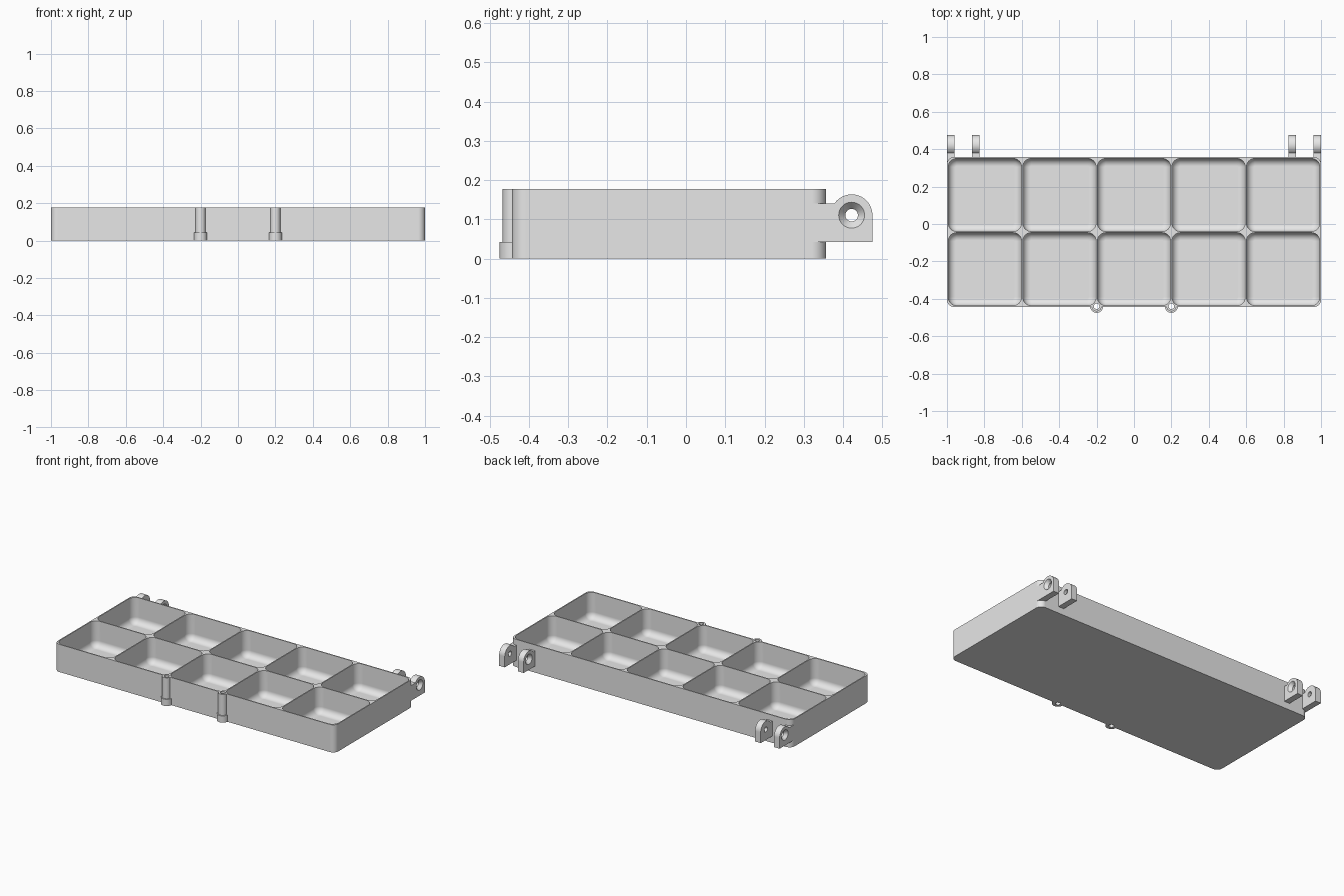
import bpy
import bmesh
from math import sin, cos, pi, asin
from mathutils import Vector

if "Cube" in bpy.data.objects:
    bpy.data.objects.remove(bpy.data.objects["Cube"], do_unlink=True)

# Main sizes
HEIGHT, STEP = 0.178, 0.043
HALF_X, HALF_Y, MID_Y = 1.0, 0.4, -0.043
WALL, FLOOR = 0.007, 0.012
CORNER, FILLET = 0.045, 0.04
PIN_Y, PIN_Z, LUG_R = 0.422, 0.111, 0.053

grey = bpy.data.materials.new("light_grey")
grey.use_nodes = True
grey.diffuse_color = (0.8, 0.8, 0.8, 1)
grey.node_tree.nodes["Principled BSDF"].inputs["Base Color"].default_value = (0.8, 0.8, 0.8, 1)


def rounded_rect(cx, cy, hx, hy, r, z, n=8):
    pts = []
    for q, (sx, sy) in enumerate([(1, 1), (-1, 1), (-1, -1), (1, -1)]):
        for i in range(n + 1):
            a = (q + i / n) * pi / 2
            pts.append(Vector((cx + sx * (hx - r) + r * cos(a),
                               cy + sy * (hy - r) + r * sin(a), z)))
    return pts


def circle(center, r, axis, n=32):
    turn = [2 * pi * i / n for i in range(n)]
    if axis == "x":
        return [Vector(center) + Vector((0, r * cos(a), r * sin(a))) for a in turn]
    return [Vector(center) + Vector((r * cos(a), r * sin(a), 0)) for a in turn]


def loft(bm, rings):
    """Skin a stack of matching rings and cap both ends."""
    rows = [[bm.verts.new(p) for p in ring] for ring in rings]
    n = len(rows[0])
    for low, high in zip(rows, rows[1:]):
        for i in range(n):
            j = (i + 1) % n
            bm.faces.new((low[i], low[j], high[j], high[i]))
    bm.faces.new(rows[0][::-1])
    bm.faces.new(rows[-1])


def make_object(name, bm):
    bmesh.ops.recalc_face_normals(bm, faces=bm.faces[:])
    mesh = bpy.data.meshes.new(name)
    bm.to_mesh(mesh)
    bm.free()
    mesh.materials.append(grey)
    obj = bpy.data.objects.new(name, mesh)
    bpy.context.collection.objects.link(obj)
    return obj


def combine(target, helper, operation):
    helper.hide_render = True
    mod = target.modifiers.new(operation.lower(), "BOOLEAN")
    mod.operation, mod.solver, mod.object = operation, "EXACT", helper
    bpy.context.view_layer.objects.active = target
    bpy.ops.object.modifier_apply(modifier=mod.name)
    bpy.data.objects.remove(helper, do_unlink=True)


# Outer block of the tray
bm = bmesh.new()
loft(bm, [rounded_rect(0, MID_Y, HALF_X, HALF_Y, 0.036, z) for z in (0, HEIGHT)])
tray = make_object("compartment_tray", bm)

# Hinge lugs at the back and latch tubes at the front
bm = bmesh.new()
start = asin((0.141 - PIN_Z) / LUG_R)
profile = [(0.32, STEP), (PIN_Y + LUG_R, STEP)]
for i in range(17):
    a = (pi - start) * i / 16
    profile.append((PIN_Y + LUG_R * cos(a), PIN_Z + LUG_R * sin(a)))
profile.append((0.32, 0.141))
for side in (-1, 1):
    for inner, outer in ((0.825, 0.865), (0.96, 1.0)):
        loft(bm, [[Vector((side * x, y, z)) for y, z in profile] for x in (inner, outer)])
    loft(bm, [circle((side * 0.2, -0.44, z), r, "z")
              for r, z in ((0.035, 0), (0.035, STEP), (0.027, STEP), (0.027, HEIGHT))])
combine(tray, make_object("lugs_and_tubes", bm), "UNION")

# Compartments with rounded corners and filleted floors
bm = bmesh.new()
pitch_x, pitch_y = (2 * HALF_X - WALL) / 5, (2 * HALF_Y - WALL) / 2
for col in range(5):
    for row in range(2):
        cx, cy = (col - 2) * pitch_x, MID_Y + (row - 0.5) * pitch_y
        rings = []
        for i in range(9):
            a = i / 8 * pi / 2
            inset = FILLET * (1 - sin(a))
            rings.append(rounded_rect(cx, cy, (pitch_x - WALL) / 2 - inset,
                                      (pitch_y - WALL) / 2 - inset, CORNER - inset,
                                      FLOOR + FILLET * (1 - cos(a))))
        rings.append([Vector((p.x, p.y, HEIGHT + 0.05)) for p in rings[-1]])
        loft(bm, rings)

# Tube bores and countersunk pin holes
for side in (-1, 1):
    loft(bm, [circle((side * 0.2, -0.44, z), 0.015, "z") for z in (-0.05, HEIGHT + 0.05)])
    for face, out in ((0.825, -1), (1.0, 1)):
        loft(bm, [circle((side * (face + out * d), PIN_Y, PIN_Z), r, "x")
                  for d, r in ((0.01, 0.0415), (-0.02, 0.016), (-0.05, 0.016))])
combine(tray, make_object("cutters", bm), "DIFFERENCE")

# Smooth rounded faces, crisp edges
bpy.ops.object.select_all(action="DESELECT")
tray.select_set(True)
bpy.context.view_layer.objects.active = tray
bpy.ops.object.shade_smooth_by_angle(angle=pi / 6)
weighted = tray.modifiers.new("weighted_normals", "WEIGHTED_NORMAL")
weighted.keep_sharp = True
